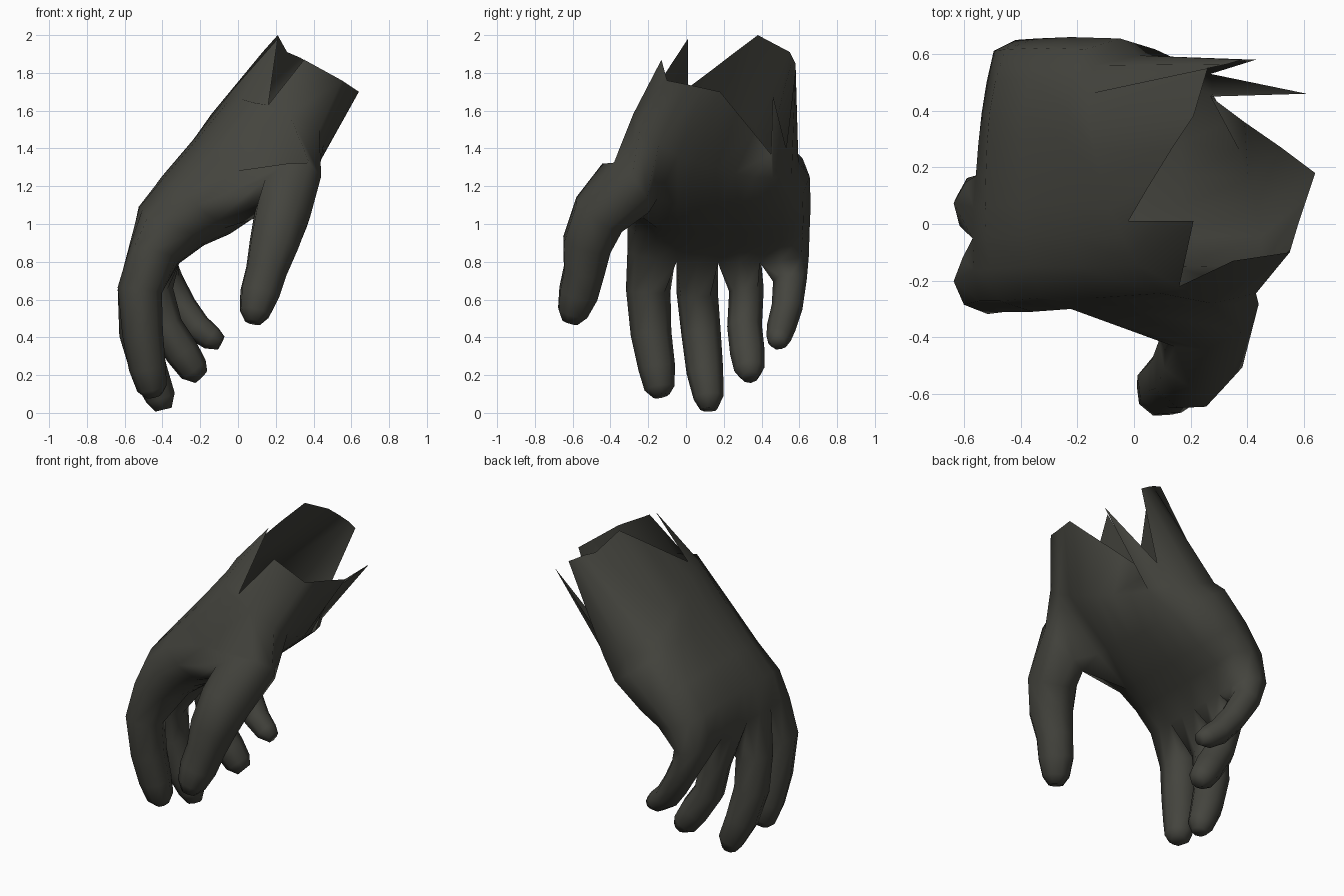
import bpy, bmesh, math
from mathutils import Vector

if "Cube" in bpy.data.objects:
    bpy.data.objects.remove(bpy.data.objects["Cube"])

R2 = math.sqrt(2)
bm = bmesh.new()

# Torn, open wrist edge: 9 dorsal points, outer side, 9 palm points, thumb side
torn = [(.16, -.22, 1.63), (.21, .01, 1.98), (-.02, .01, 1.72), (.05, .13, 1.81),
        (.13, .26, 1.91), (.21, .38, 2.0), (.26, .55, 1.91), (.33, .565, 1.88),
        (.38, .58, 1.85), (.43, .58, 1.82), (.27, .53, 1.4), (.61, .46, 1.68),
        (.27, .45, 1.37), (.39, .36, 1.48), (.52, .27, 1.59), (.64, .18, 1.7),
        (.61, .09, 1.72), (.58, 0, 1.74), (.55, -.1, 1.76), (.35, -.13, 1.87)]

# Palm sections along the 45 degree arm axis:
# distance, tilt, lean, back-of-hand depth, back slope, palm depth, y from, y to
sections = [(1.13, .18, .07, -1.22, 0, -.63, -.28, .595),
            (.87, .02, .02, -1.19, 0, -.65, -.30, .655),
            (.62, 0, .02, -1.17, 0, -.70, -.30, .66),
            (.45, 0, .05, -1.14, .02, -.755, -.31, .655),
            (.29, 0, .05, -1.03, .05, -.78, -.31, .65)]


def palm_ring(t, tilt, lean, back, slope, front, y0, y1):
    """Rounded flat section of 20 points, in the same order as the torn edge."""
    def point(u, side):
        b = back + slope * u
        mid, half = (b + front) / 2, (front - b) / 2
        s = mid + side * half * (1 - .55 * abs(u) ** 3)
        tt = t - tilt * u + lean * side
        return bm.verts.new(((tt + s) / R2, (y0 + y1) / 2 + u * (y1 - y0) / 2, (tt - s) / R2))

    us = [.92 * (j / 4 - 1) for j in range(9)]
    return ([point(u, -1) for u in us] + [point(1, 0)]
            + [point(u, 1) for u in reversed(us)] + [point(-1, 0)])


def bridge(a, b, skip=()):
    n = len(a)
    for j in range(n):
        if j not in skip:
            bm.faces.new((a[j], a[(j + 1) % n], b[(j + 1) % n], b[j]))


def grow_finger(loop, stations):
    """Continue an 8-point loop through round stations (x, y, z, radius) and cap it."""
    prev = loop
    centres = [sum((v.co for v in loop), Vector()) / 8] + [Vector(s[:3]) for s in stations]
    for i, s in enumerate(stations, 1):
        c = centres[i]
        tangent = (centres[min(i + 1, len(stations))] - centres[i - 1]).normalized()
        u = prev[0].co - centres[i - 1]
        u = (u - tangent * u.dot(tangent)).normalized()
        v = tangent.cross(u)
        if v.dot(prev[2].co - centres[i - 1]) < 0:
            v = -v
        ring = []
        for k in range(8):
            a = math.tau * k / 8
            ring.append(bm.verts.new(c + (u * math.cos(a) + v * math.sin(a)) * s[3]))
        bridge(prev, ring)
        prev = ring
    bm.faces.new(prev)


# Palm and wrist shell, leaving a hole for the thumb
rings = [[bm.verts.new(p) for p in torn]] + [palm_ring(*s) for s in sections]
for i in range(5):
    bridge(rings[i], rings[i + 1], (17, 18) if i in (1, 2) else ())

# Four fingers, sharing the web points between them
fingers = [
    [(-.52, -.20, .65, .118), (-.505, -.185, .42, .108), (-.48, -.155, .24, .098),
     (-.455, -.14, .13, .08), (-.445, -.13, .09, .045)],
    [(-.53, .06, .63, .11), (-.525, .08, .42, .105), (-.47, .10, .22, .098),
     (-.41, .12, .08, .08), (-.395, .12, .017, .045)],
    [(-.435, .32, .65, .092), (-.385, .31, .46, .092), (-.295, .325, .32, .092),
     (-.235, .335, .23, .08), (-.195, .34, .19, .045)],
    [(-.38, .55, .70, .09), (-.30, .535, .56, .082), (-.22, .505, .455, .077),
     (-.14, .49, .395, .066), (-.09, .485, .37, .04)],
]
end = rings[5]
webs = [end[19]]
for i in range(1, 4):
    webs.append(bm.verts.new((end[2 * i].co + end[18 - 2 * i].co) / 2))
webs.append(end[9])
for i, path in enumerate(fingers):
    a = 2 * i
    grow_finger([end[a], end[a + 1], end[a + 2], webs[i + 1],
                 end[16 - a], end[17 - a], end[18 - a], webs[i]], path)

# Thumb
r1, r2, r3 = rings[1:4]
grow_finger([r1[19], r1[18], r1[17], r2[17], r3[17], r3[18], r3[19], r2[19]],
            [(.275, -.32, 1.19, .18), (.235, -.46, 1.05, .155), (.19, -.525, .89, .137),
             (.15, -.54, .75, .115), (.115, -.57, .63, .11), (.09, -.60, .53, .085),
             (.08, -.615, .48, .045)])

# Clean up and make the object
bmesh.ops.delete(bm, geom=[v for v in bm.verts if not v.link_faces], context='VERTS')
bmesh.ops.recalc_face_normals(bm, faces=bm.faces[:])
if bm.calc_volume(signed=True) < 0:
    bmesh.ops.reverse_faces(bm, faces=bm.faces[:])
for f in bm.faces:
    f.smooth = True
mesh = bpy.data.meshes.new("hand")
bm.to_mesh(mesh)
bm.free()
hand = bpy.data.objects.new("hand", mesh)
bpy.context.collection.objects.link(hand)

mat = bpy.data.materials.new("dark olive grey")
mat.diffuse_color = (.058, .058, .048, 1)
mat.use_nodes = True
mat.node_tree.nodes["Principled BSDF"].inputs["Base Color"].default_value = mat.diffuse_color
mesh.materials.append(mat)
